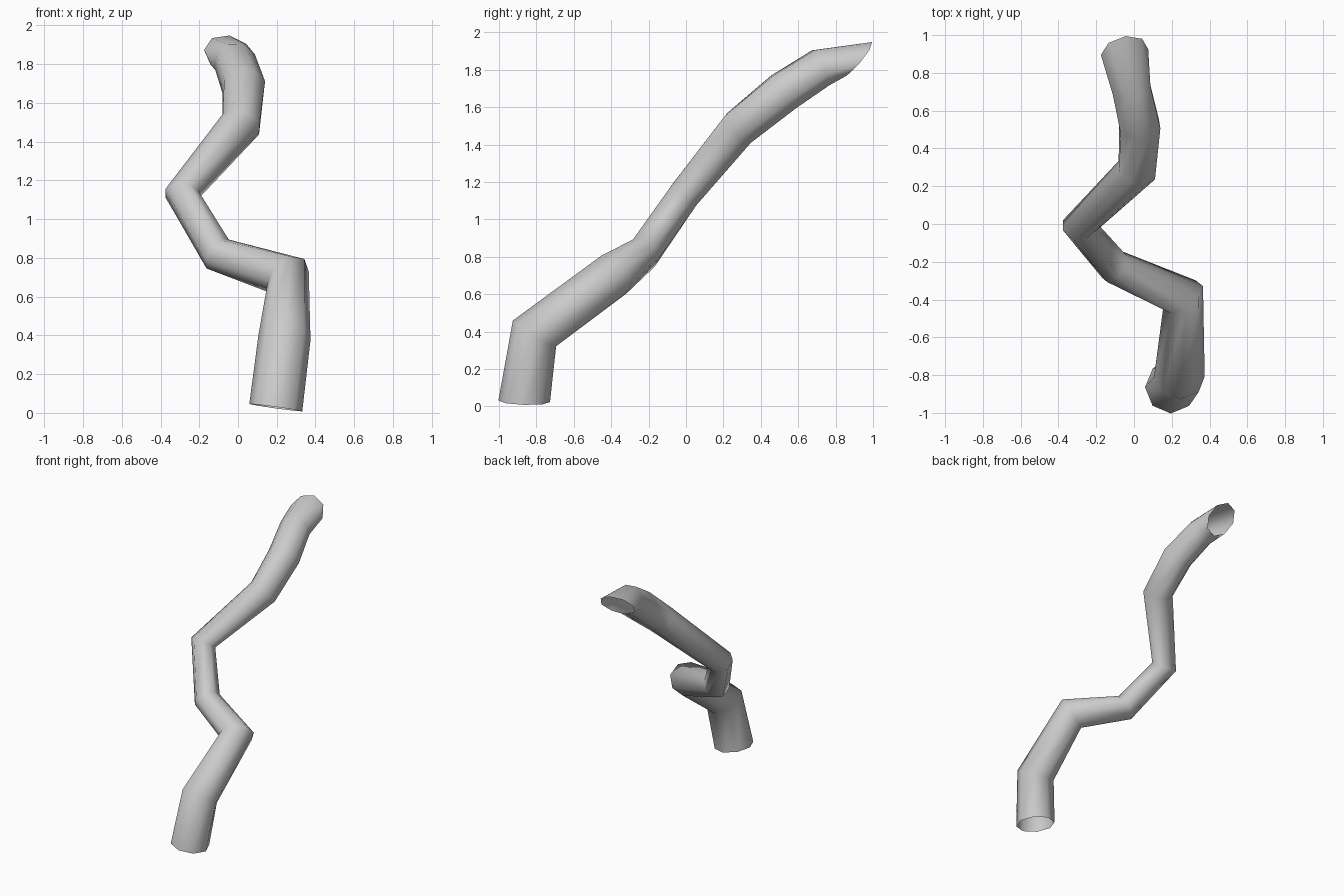
import bpy, bmesh, math
from mathutils import Vector

if "Cube" in bpy.data.objects:
    bpy.data.objects.remove(bpy.data.objects["Cube"])

SIDES = 8
# Centre line of the pipe: x, y, z, radius
PATH = [(0.195, -0.865, 0.027, 0.138), (0.24, -0.81, 0.39, 0.135),
        (0.26, -0.385, 0.705, 0.122), (-0.105, -0.225, 0.82, 0.094),
        (-0.29, -0.01, 1.13, 0.092), (0.015, 0.285, 1.49, 0.108),
        (0.03, 0.52, 1.68, 0.115), (-0.015, 0.72, 1.81, 0.11),
        (-0.05, 0.91, 1.852, 0.128)]
START_NORMAL = Vector((0.14, 0.03, 1)).normalized()
END_NORMAL = Vector((-0.2, 0.75, -0.65)).normalized()

pts = [Vector(p[:3]) for p in PATH]
dirs = [(b - a).normalized() for a, b in zip(pts, pts[1:])]
normals = [START_NORMAL] + [(a + b).normalized() for a, b in zip(dirs, dirs[1:])] + [END_NORMAL]

bm = bmesh.new()
rings = []
ref = Vector((1, 0, 0))
for p, n, (_, _, _, r) in zip(pts, normals, PATH):
    # carry the ring orientation along the path without twist
    ref = (ref - n * ref.dot(n)).normalized()
    side = n.cross(ref)
    ring = []
    for k in range(SIDES):
        a = 2 * math.pi * k / SIDES
        ring.append(bm.verts.new(p + (ref * math.cos(a) + side * math.sin(a)) * r))
    rings.append(ring)

# Walls between rings; both ends stay open
for a, b in zip(rings, rings[1:]):
    for k in range(SIDES):
        j = (k + 1) % SIDES
        bm.faces.new((a[k], a[j], b[j], b[k]))

mesh = bpy.data.meshes.new("bent_pipe")
bm.to_mesh(mesh)
bm.free()
pipe = bpy.data.objects.new("bent_pipe", mesh)
bpy.context.collection.objects.link(pipe)
bpy.context.view_layer.objects.active = pipe
pipe.select_set(True)
bpy.ops.object.shade_smooth_by_angle(angle=math.radians(60))
